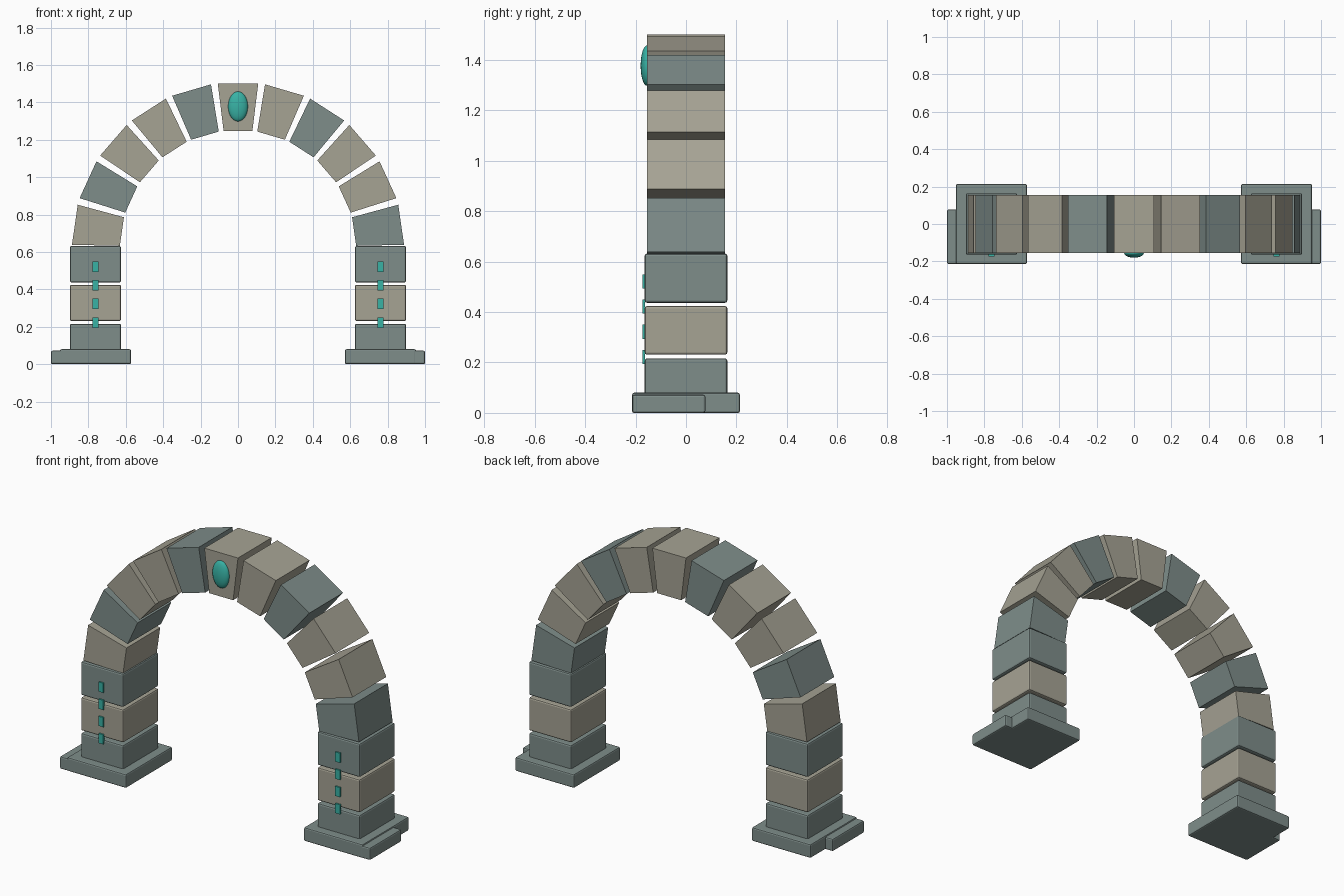
import bpy, bmesh, math

if "Cube" in bpy.data.objects:
    bpy.data.objects.remove(bpy.data.objects["Cube"])


def srgb(r, g, b):
    f = lambda c: c / 12.92 if c <= 0.04045 else ((c + 0.055) / 1.055) ** 2.4
    return (f(r / 255), f(g / 255), f(b / 255), 1)


def material(name, rgb):
    m = bpy.data.materials.new(name)
    m.diffuse_color = srgb(*rgb)
    m.use_nodes = True
    m.node_tree.nodes["Principled BSDF"].inputs["Base Color"].default_value = m.diffuse_color
    return m


beige = material("warm stone", (166, 163, 148))
grey = material("cool grey stone", (126, 141, 138))
teal = material("teal glow", (56, 178, 165))


def add_object(name, bm, mat):
    bmesh.ops.recalc_face_normals(bm, faces=bm.faces)
    me = bpy.data.meshes.new(name)
    bm.to_mesh(me)
    bm.free()
    me.materials.append(mat)
    ob = bpy.data.objects.new(name, me)
    bpy.context.collection.objects.link(ob)
    return ob


def box(name, x, y, z, mat, bevel=0.0):
    """Box from (min, max) ranges, with optional chamfered edges."""
    bm = bmesh.new()
    bmesh.ops.create_cube(bm, size=1)
    for v in bm.verts:
        v.co = [(r[0] + r[1]) / 2 + c * abs(r[1] - r[0]) for r, c in zip((x, y, z), v.co)]
    if bevel:
        bmesh.ops.bevel(bm, geom=bm.edges[:], offset=bevel, segments=2,
                        profile=0.5, affect='EDGES')
    return add_object(name, bm, mat)


# Piers, mirrored left and right
PX = 0.762
for s, side in ((-1, "left"), (1, "right")):
    span = lambda a, b: (s * a, s * b)
    box(f"base_{side}", span(PX - 0.19, PX + 0.19), (-0.214, 0.214), (0, 0.08), grey, 0.008)
    box(f"base_step_{side}", span(0.85, 1.0), (-0.213, 0.077), (0, 0.072), grey, 0.008)
    for i, (z0, z1, mat) in enumerate(((0.03, 0.216, grey), (0.231, 0.424, beige),
                                       (0.437, 0.632, grey))):
        box(f"pier_block_{side}_{i}", span(PX - 0.137, PX + 0.137), (-0.164, 0.164),
            (z0, z1), mat, 0.009)
    # Dashed inlay on the pier front
    for i in range(4):
        z = 0.222 + 0.1 * i
        box(f"inlay_{side}_{i}", span(PX - 0.015, PX + 0.015), (-0.173, -0.1635),
            (z - 0.028, z + 0.028), teal)

# Arch of eleven wedge stones
N, CZ, R_OUT, R_IN, HALF, D = 11, 0.62, 0.888, 0.632, math.radians(7), 0.155
for i in range(N):
    a = math.pi * (i + 0.5) / N
    bm = bmesh.new()
    profile = [(R_IN, a - HALF), (R_OUT, a - HALF), (R_OUT, a + HALF), (R_IN, a + HALF)]
    face = bm.faces.new([bm.verts.new((r * math.cos(t), -D, CZ + r * math.sin(t)))
                         for r, t in profile])
    ext = bmesh.ops.extrude_face_region(bm, geom=[face], use_keep_orig=True)
    for v in ext["geom"]:
        if isinstance(v, bmesh.types.BMVert):
            v.co.y = D
    add_object("keystone" if i == N // 2 else f"arch_stone_{i}", bm, beige if i % 3 else grey)

# Oval gem on the keystone
bm = bmesh.new()
bmesh.ops.create_uvsphere(bm, u_segments=24, v_segments=14, radius=1)
for v in bm.verts:
    v.co = (v.co.x * 0.053, -0.155 + v.co.y * 0.025, 1.378 + v.co.z * 0.08)
for f in bm.faces:
    f.smooth = True
add_object("keystone_gem", bm, teal)
